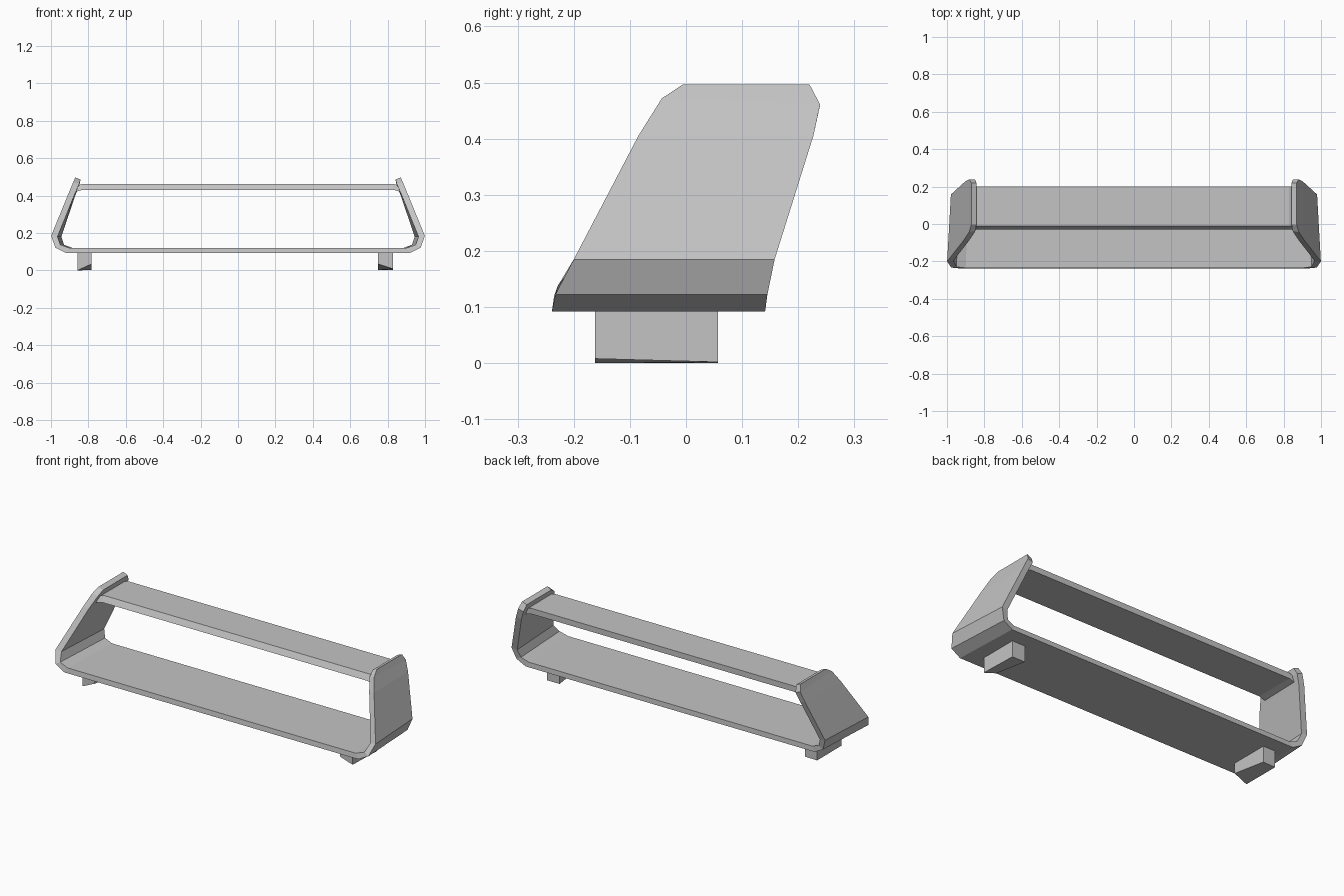
import bpy
import bmesh

if "Cube" in bpy.data.objects:
    bpy.data.objects.remove(bpy.data.objects["Cube"], do_unlink=True)

GREY = (0.55, 0.55, 0.55, 1)
mat = bpy.data.materials.new("plain_grey")
mat.use_nodes = True
mat.diffuse_color = GREY
mat.node_tree.nodes["Principled BSDF"].inputs["Base Color"].default_value = GREY


def loft(name, rings):
    """Join matching rings of points into a closed, flat-shaded solid."""
    bm = bmesh.new()
    loops = [[bm.verts.new(p) for p in ring] for ring in rings]
    n = len(loops[0])
    for a, b in zip(loops, loops[1:]):
        for i in range(n):
            j = (i + 1) % n
            bm.faces.new((a[i], a[j], b[j], b[i]))
    bm.faces.new(loops[0])
    bm.faces.new(loops[-1])
    bmesh.ops.recalc_face_normals(bm, faces=bm.faces)
    mesh = bpy.data.meshes.new(name)
    bm.to_mesh(mesh)
    bm.free()
    mesh.materials.append(mat)
    obj = bpy.data.objects.new(name, mesh)
    bpy.context.collection.objects.link(obj)
    return obj


def mirrored(half):
    """Extend right-to-left: reflect the half list of rings across x."""
    return [[(-x, y, z) for x, y, z in ring] for ring in reversed(half)] + half


# Lower panel bending up into the raked end plates:
# outer x, outer z, inner x, inner z, front y, back y, inward shift at back
stations = [
    (0.917, 0.092, 0.90, 0.120, -0.239, 0.141, 0.015),
    (0.977, 0.122, 0.950, 0.137, -0.233, 0.145, 0.02),
    (0.999, 0.185, 0.965, 0.180, -0.200, 0.158, 0.02),
    (0.909, 0.405, 0.876, 0.400, -0.085, 0.227, 0.006),
    (0.881, 0.472, 0.849, 0.462, -0.043, 0.239, 0.0),
    (0.870, 0.497, 0.842, 0.486, -0.005, 0.220, 0.0),
]
half = []
for xo, zo, xi, zi, yf, yb, s in stations:
    drop = 0.011 if yb > 0.23 else 0
    half.append([(xo, yf, zo), (xi, yf + 0.004, zi),
                 (xi - s, yb - 0.002, zi - drop), (xo - s, yb, zo - drop)])
loft("lower_panel_and_end_plates", mirrored(half))

# Upper wing blade with slightly drooping tips
blade = []
for x, low, high in ((0.83, 0.431, 0.463), (0.872, 0.419, 0.447)):
    blade.append([(x, -0.03, low), (x, -0.012, high), (x, 0.20, high), (x, 0.20, low)])
loft("upper_blade", mirrored(blade))

# Mounting feet with twisted undersides
for name, outer, inner, lift in (("right_foot", -0.858, -0.783, 0.0),
                                 ("left_foot", 0.829, 0.749, 0.008)):
    bottom = [(outer, -0.162, lift), (inner, -0.162, 0.034),
              (inner, 0.057, 0.002), (outer, 0.057, lift / 4)]
    loft(name, [bottom, [(x, y, 0.1) for x, y, z in bottom]])
